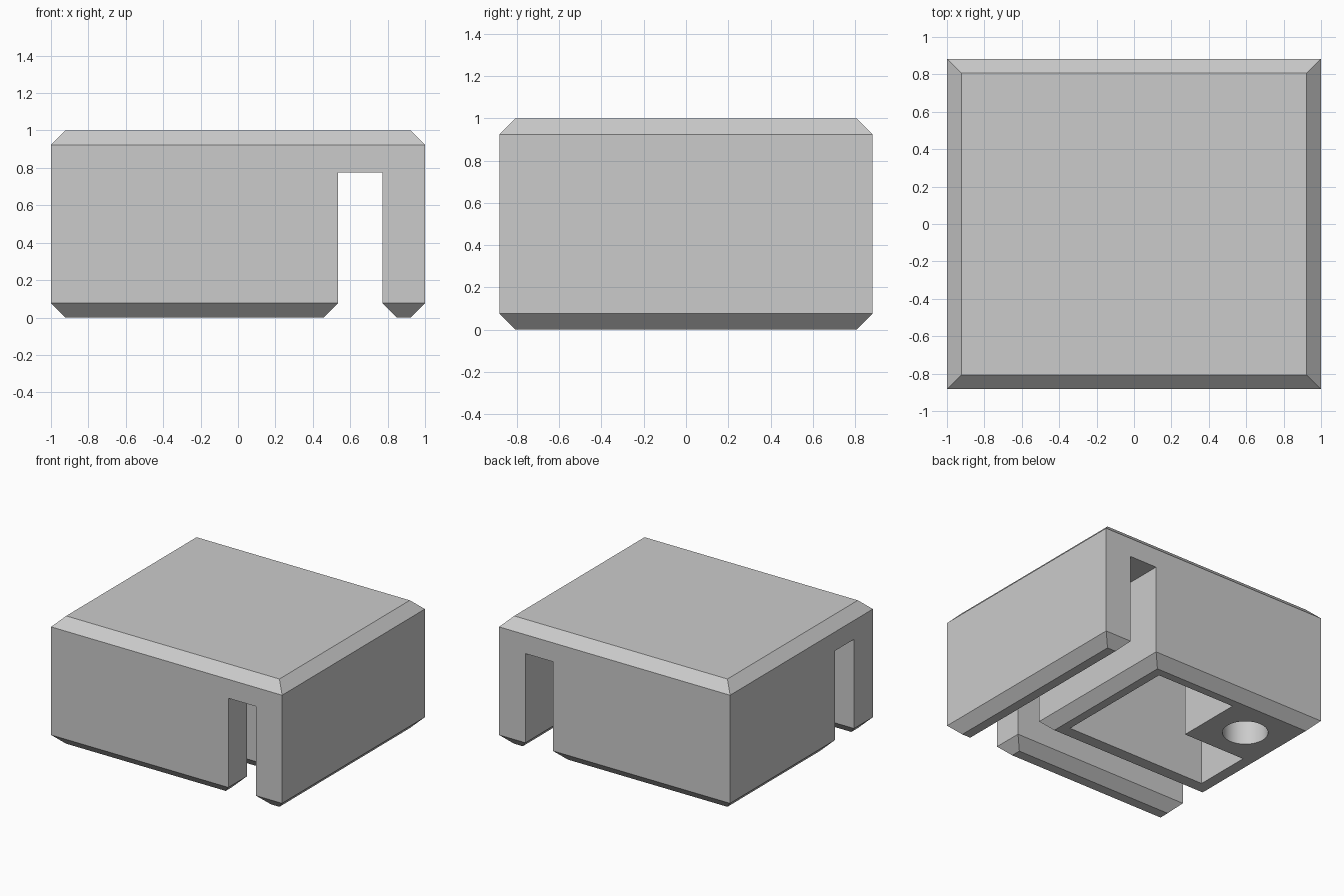
import bpy
import bmesh
import math
from mathutils import Vector

default = bpy.data.objects.get("Cube")
if default:
    bpy.data.objects.remove(default, do_unlink=True)

HALF_X, HALF_Y, HEIGHT = 1.0, 0.883, 1.0
CHAMFER = 0.077
GROOVE_TOP = 0.775

grey = bpy.data.materials.new("plain_grey")
grey.use_nodes = True
colour = (0.6, 0.6, 0.6, 1)
grey.diffuse_color = colour
grey.node_tree.nodes["Principled BSDF"].inputs["Base Color"].default_value = colour


def loft(name, rings):
    """Closed solid through a stack of matching rings."""
    bm = bmesh.new()
    loops = [[bm.verts.new(p) for p in ring] for ring in rings]
    n = len(loops[0])
    for low, high in zip(loops, loops[1:]):
        for i in range(n):
            j = (i + 1) % n
            bm.faces.new((low[i], low[j], high[j], high[i]))
    bm.faces.new(loops[0][::-1])
    bm.faces.new(loops[-1])
    bmesh.ops.recalc_face_normals(bm, faces=bm.faces)
    mesh = bpy.data.meshes.new(name)
    bm.to_mesh(mesh)
    bm.free()
    mesh.materials.append(grey)
    obj = bpy.data.objects.new(name, mesh)
    bpy.context.scene.collection.objects.link(obj)
    return obj


def prism(name, points, start, end, place):
    """Flat profile swept from start to end; place maps (a, b, sweep) to xyz."""
    return loft(name, [[Vector(place(a, b, s)) for a, b in points] for s in (start, end)])


def groove_profile(low, high):
    """Slot section that flares outward below the chamfer line."""
    flare, below = CHAMFER + 0.1, -0.1
    return [(low, GROOVE_TOP), (low, CHAMFER), (low - flare, below),
            (high + flare, below), (high, CHAMFER), (high, GROOVE_TOP)]


def rectangle(inset, z):
    x, y = HALF_X - inset, HALF_Y - inset
    return [(-x, -y, z), (x, -y, z), (x, y, z), (-x, y, z)]


# Body with chamfered top and bottom rims
body = loft("body", [rectangle(CHAMFER, 0), rectangle(0, CHAMFER),
                     rectangle(0, HEIGHT - CHAMFER), rectangle(CHAMFER, HEIGHT)])

# Groove running front to back, and one from the side that stops in it
long_groove = prism("long_groove_cutter", groove_profile(0.535, 0.772), -1.2, 1.2,
                    lambda a, z, s: (a, s, z))
side_groove = prism("side_groove_cutter", groove_profile(-0.65, -0.415), -1.3, 0.65,
                    lambda a, z, s: (s, a, z))

# L-shaped pocket that leaves a square boss in one corner
pocket = prism("pocket_cutter",
               [(-0.835, -0.245), (0.39, -0.245), (0.39, 0.742),
                (-0.295, 0.742), (-0.295, 0.215), (-0.835, 0.215)],
               -0.1, GROOVE_TOP, lambda x, y, s: (x, y, s))

# Round hole in the boss
SIDES = 48
circle = [(-0.608 + 0.163 * math.cos(math.tau * i / SIDES),
           0.51 + 0.163 * math.sin(math.tau * i / SIDES)) for i in range(SIDES)]
hole = prism("hole_cutter", circle, -0.1, GROOVE_TOP, lambda x, y, s: (x, y, s))

cutters = [long_groove, side_groove, pocket, hole]
for cutter in cutters:
    cutter.hide_render = True
    cut = body.modifiers.new(cutter.name, 'BOOLEAN')
    cut.operation = 'DIFFERENCE'
    cut.solver = 'EXACT'
    cut.object = cutter

# Bake the cuts and drop the cutters
bpy.context.view_layer.update()
graph = bpy.context.evaluated_depsgraph_get()
result = bpy.data.meshes.new_from_object(body.evaluated_get(graph))
body.modifiers.clear()
body.data = result
for cutter in cutters:
    bpy.data.objects.remove(cutter, do_unlink=True)

bpy.ops.object.select_all(action='DESELECT')
body.select_set(True)
bpy.context.view_layer.objects.active = body
bpy.ops.object.shade_smooth_by_angle(angle=math.radians(25))
